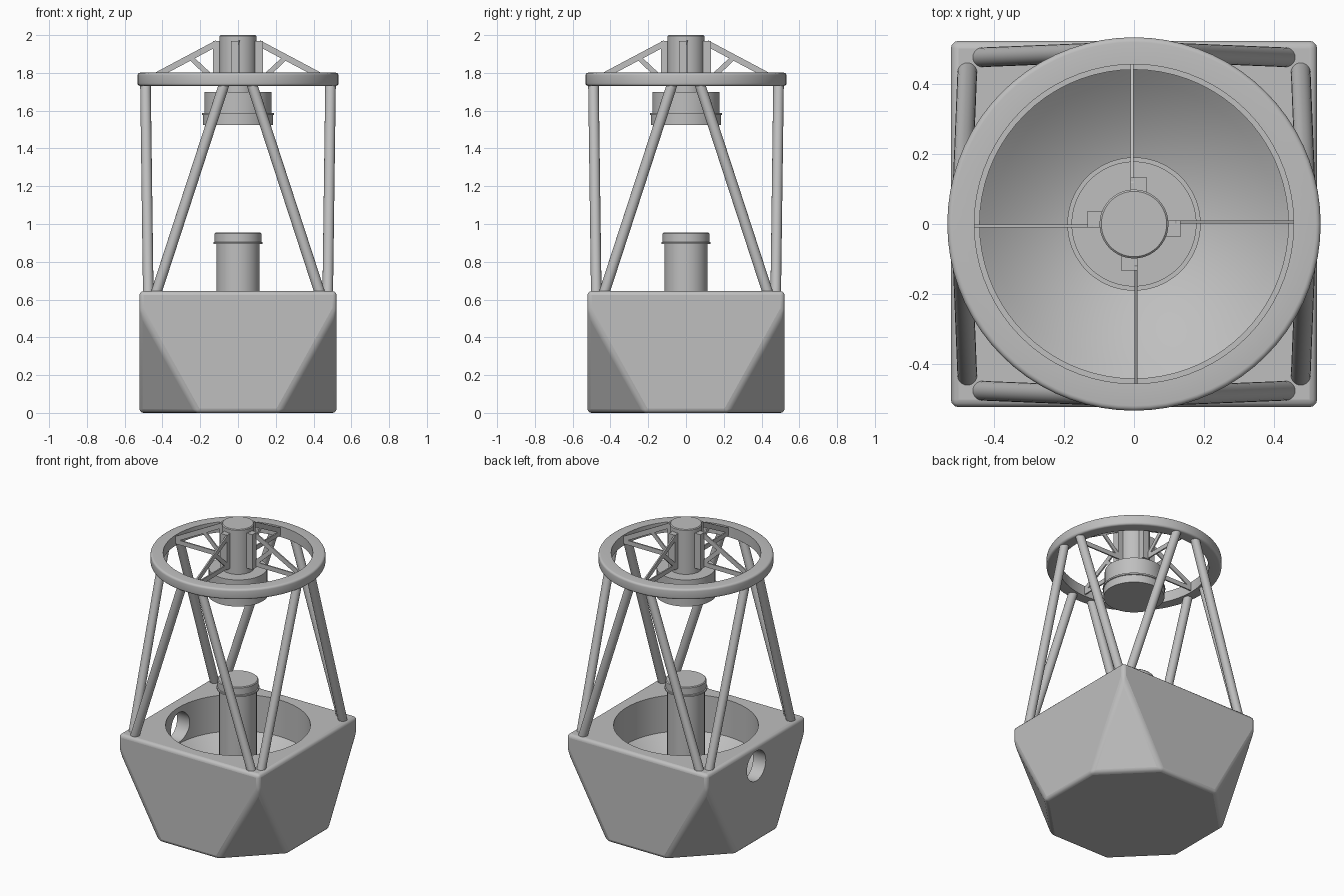
import bpy, bmesh, math
from mathutils import Matrix, Vector

if "Cube" in bpy.data.objects:
    bpy.data.objects.remove(bpy.data.objects["Cube"])

# One painted finish for every part
grey = bpy.data.materials.new("light grey")
grey.use_nodes = True
grey.diffuse_color = (0.52, 0.52, 0.52, 1)
shader = next(n for n in grey.node_tree.nodes if n.type == "BSDF_PRINCIPLED")
shader.inputs["Base Color"].default_value = grey.diffuse_color


def smooth(obj, angle):
    bpy.ops.object.select_all(action="DESELECT")
    obj.select_set(True)
    bpy.context.view_layer.objects.active = obj
    bpy.ops.object.shade_smooth_by_angle(angle=math.radians(angle))


def finish(name, bm):
    """Turn a bmesh into a shaded object."""
    bmesh.ops.recalc_face_normals(bm, faces=bm.faces)
    mesh = bpy.data.meshes.new(name)
    bm.to_mesh(mesh)
    bm.free()
    obj = bpy.data.objects.new(name, mesh)
    bpy.context.collection.objects.link(obj)
    mesh.materials.append(grey)
    smooth(obj, 40)
    return obj


def lathe(name, profile, closed=False):
    """Revolve (radius, height) points about the z axis."""
    bm = bmesh.new()
    verts = [bm.verts.new((r, 0, z)) for r, z in profile]
    edges = [bm.edges.new(pair) for pair in zip(verts, verts[1:])]
    if closed:
        edges.append(bm.edges.new((verts[-1], verts[0])))
    bmesh.ops.spin(bm, geom=verts + edges, cent=(0, 0, 0), axis=(0, 0, 1),
                   angle=math.tau, steps=72)
    bmesh.ops.remove_doubles(bm, verts=bm.verts, dist=0.0001)
    return finish(name, bm)


def rod(bm, a, b, radius, sides=20):
    """Round bar between two points."""
    a, b = Vector(a), Vector(b)
    aim = Matrix.Translation((a + b) / 2) @ (b - a).to_track_quat("Z", "Y").to_matrix().to_4x4()
    bmesh.ops.create_cone(bm, cap_ends=True, segments=sides, radius1=radius, radius2=radius,
                          depth=(b - a).length, matrix=aim)


def block(bm, low, high):
    low, high = Vector(low), Vector(high)
    bmesh.ops.create_cube(bm, size=1, matrix=Matrix.Translation((low + high) / 2)
                          @ Matrix.Diagonal((*(high - low), 1)))


def bar(bm, a, b, y, width, thick):
    """Flat bar in the xz plane between two (x, z) points."""
    a, b = Vector((a[0], y, a[1])), Vector((b[0], y, b[1]))
    d = b - a
    turn = Matrix.Rotation(-math.atan2(d.z, d.x), 4, "Y")
    bmesh.ops.create_cube(bm, size=1, matrix=Matrix.Translation((a + b) / 2) @ turn
                          @ Matrix.Diagonal((d.length, thick, width, 1)))


# Mirror cell: square top blending into an octagonal base
HALF, TOP, SHOULDER = 0.522, 0.645, 0.55
OCT = HALF * math.tan(math.pi / 8)
bm = bmesh.new()
for sx in (-1, 1):
    for sy in (-1, 1):
        for x, y, z in ((HALF, HALF, TOP), (HALF, HALF, SHOULDER),
                        (HALF, OCT, 0), (OCT, HALF, 0)):
            bm.verts.new((sx * x, sy * y, z))
bmesh.ops.convex_hull(bm, input=bm.verts)
bmesh.ops.dissolve_limit(bm, angle_limit=0.02, verts=bm.verts, edges=bm.edges)
cell = finish("mirror_cell", bm)
bevel = cell.modifiers.new("soft_edges", "BEVEL")
bevel.width, bevel.segments, bevel.limit_method = 0.022, 3, "ANGLE"

# Concave mirror well and side port are cut out of the cell
WELL = 0.44
bowl = [(WELL * i / 12, 0.22 + 0.18 * (i / 12) ** 2) for i in range(13)]
well = lathe("well_cutter", bowl + [(WELL, 0.8), (0, 0.8)])
bm = bmesh.new()
rod(bm, (-0.7, 0, 0.51), (-0.3, 0, 0.51), 0.1, 40)
port = finish("port_cutter", bm)
for cutter in (well, port):
    cutter.hide_render = True
    cut = cell.modifiers.new(cutter.name, "BOOLEAN")
    cut.operation, cut.solver, cut.object = "DIFFERENCE", "EXACT", cutter
bpy.ops.object.select_all(action="DESELECT")
cell.select_set(True)
bpy.context.view_layer.objects.active = cell
for name in [m.name for m in cell.modifiers]:
    bpy.ops.object.modifier_apply(modifier=name)
for cutter in (well, port):
    bpy.data.objects.remove(cutter)
smooth(cell, 55)

# Central baffle tube with its collar and cap
lathe("baffle_tube", [(0, 0.2), (0.114, 0.2), (0.114, 0.9), (0, 0.9)])
lathe("baffle_cap", [(0, 0.893), (0.13, 0.893), (0.13, 0.903), (0.124, 0.905),
                     (0.124, 0.95), (0.119, 0.955), (0, 0.955)])

# Eight truss poles, two on each side
for side in range(4):
    spin = Matrix.Rotation(side * math.pi / 2, 3, "Z")
    bm = bmesh.new()
    for s in (-1, 1):
        rod(bm, spin @ Vector((0.475, s * 0.435, 0.63)),
            spin @ Vector((0.49, s * 0.07, 1.75)), 0.028)
    finish(f"truss_poles_{side + 1}", bm)

# Upper ring, with rounded outer edges
IN, OUT, LOW, HIGH, R = 0.455, 0.532, 1.731, 1.801, 0.014
arc = [i * math.pi / 8 for i in range(5)]
profile = [(IN, LOW)]
profile += [(OUT - R + R * math.sin(t), LOW + R - R * math.cos(t)) for t in arc]
profile += [(OUT - R + R * math.cos(t), HIGH - R + R * math.sin(t)) for t in arc]
profile += [(IN, HIGH)]
lathe("top_ring", profile, closed=True)

# Secondary mirror housing: hub, drum and lower rim
lathe("secondary_hub", [(0, 1.68), (0.098, 1.68), (0.098, 1.995), (0.093, 2), (0, 2)])
lathe("secondary_drum", [(0, 1.57), (0.178, 1.57), (0.178, 1.7), (0, 1.7)])
lathe("secondary_rim", [(0, 1.525), (0.185, 1.525), (0.185, 1.576), (0.19, 1.578),
                        (0.19, 1.588), (0, 1.588)])

# Four spider vanes with brackets, each offset sideways from the axis
for side in range(4):
    bm = bmesh.new()
    y = 0.006
    block(bm, (0.08, -0.037, 1.735), (0.132, 0.01, 1.97))
    bar(bm, (0.11, 1.958), (0.46, 1.772), y, 0.032, 0.009)
    bar(bm, (0.11, 1.757), (0.46, 1.757), y, 0.03, 0.009)
    bar(bm, (0.12, 1.758), (0.25, 1.88), y, 0.027, 0.009)
    bmesh.ops.rotate(bm, verts=bm.verts, cent=(0, 0, 0),
                     matrix=Matrix.Rotation(side * math.pi / 2, 3, "Z"))
    finish(f"spider_vane_{side + 1}", bm)
